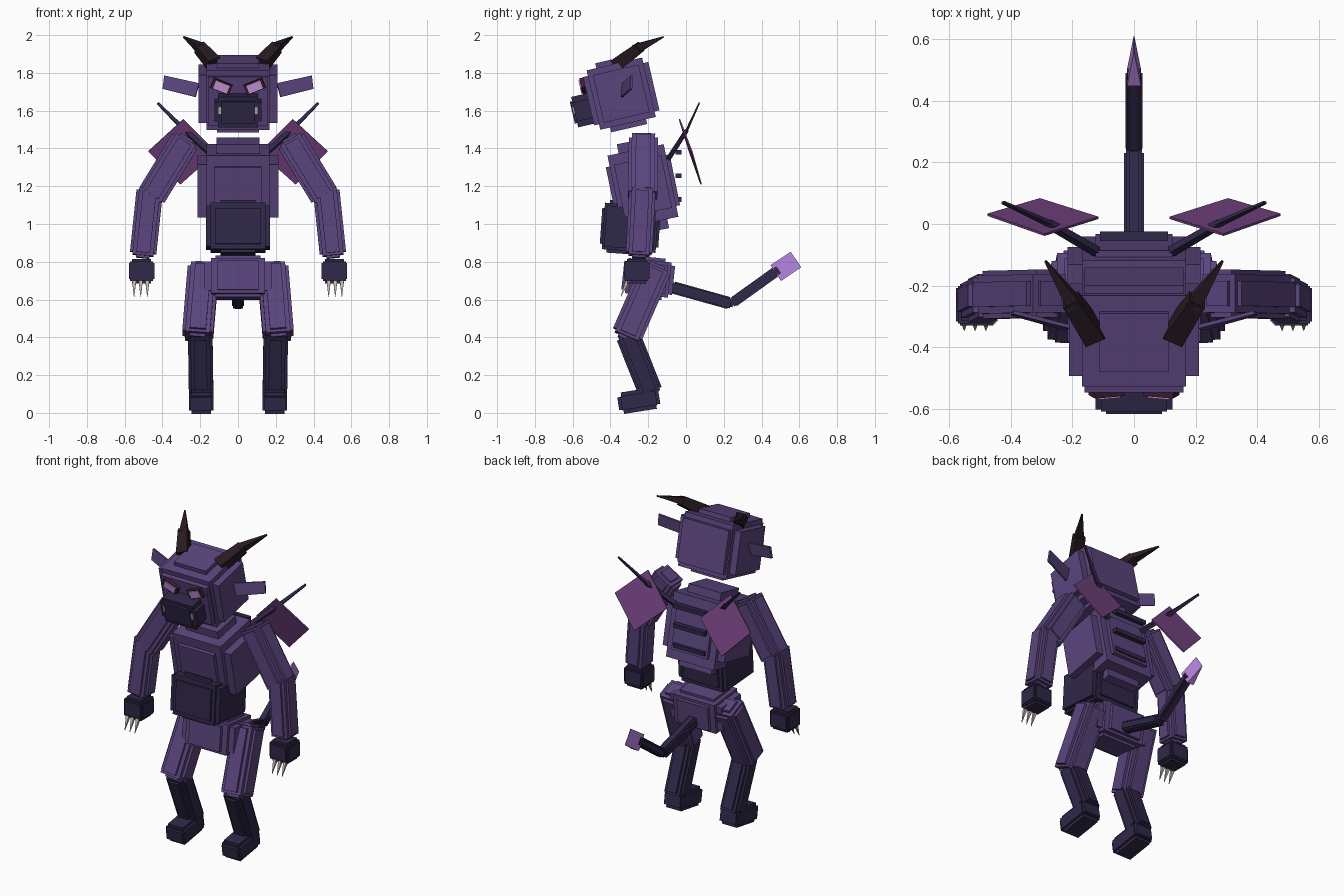
import bpy, bmesh, math
from mathutils import Matrix, Vector

if "Cube" in bpy.data.objects:
    bpy.data.objects.remove(bpy.data.objects["Cube"])

def material(name, rgb):
    m = bpy.data.materials.new(name)
    m.diffuse_color = (*rgb, 1)
    m.use_nodes = True
    m.node_tree.nodes["Principled BSDF"].inputs["Base Color"].default_value = m.diffuse_color
    return m

PURPLE = material("purple_hide", (0.102, 0.059, 0.205))
DARK = material("dark_hide", (0.030, 0.021, 0.066))
HORN = material("dark_horn", (0.021, 0.011, 0.016))
MEMBRANE = material("wing_magenta", (0.170, 0.054, 0.215))
GLOW = material("light_violet", (0.47, 0.23, 0.74))
EYE = material("pale_pink_eye", (0.62, 0.33, 0.76))
SOCKET = material("eye_socket", (0.045, 0.013, 0.035))
BONE = material("bone", (0.55, 0.50, 0.42))

def add_box(bm, size, M=Matrix(), taper=1.0):
    """Box in frame M; the +z end is scaled by taper."""
    vs = bmesh.ops.create_cube(bm, size=1)["verts"]
    for v in vs:
        k = taper if v.co.z > 0 else 1
        v.co = M @ Vector((v.co.x * size[0] * k, v.co.y * size[1] * k, v.co.z * size[2]))

def finish(name, bm, mat):
    bmesh.ops.recalc_face_normals(bm, faces=bm.faces)
    me = bpy.data.meshes.new(name)
    bm.to_mesh(me)
    bm.free()
    me.materials.append(mat)
    ob = bpy.data.objects.new(name, me)
    bpy.context.collection.objects.link(ob)
    return ob

def box(name, M, size, mat):
    bm = bmesh.new()
    add_box(bm, size, M)
    return finish(name, bm, mat)

def stepped(name, M, size, mat, fractions):
    """Crossed boxes giving stepped corners."""
    bm = bmesh.new()
    for f in fractions:
        add_box(bm, [a * b for a, b in zip(size, f)], M)
    return finish(name, bm, mat)

LIMB = [(.52, .52, 1), (1, .52, .86), (.52, 1, .86), (.80, .80, .93)]

def frame(p0, p1):
    """Frame at the middle of p0-p1 with z along it."""
    p0, p1 = Vector(p0), Vector(p1)
    z = (p1 - p0).normalized()
    y = z.cross(Vector((1, 0, 0))).normalized()
    x = y.cross(z)
    R = Matrix((x, y, z)).transposed().to_4x4()
    return Matrix.Translation((p0 + p1) / 2) @ R, (p1 - p0).length

def limb(name, p0, p1, w, mat):
    M, L = frame(p0, p1)
    return stepped(name, M, (w, w, L), mat, LIMB)

def spike(name, p0, p1, w, mat, taper=1.0, flat=1.0):
    M, L = frame(p0, p1)
    bm = bmesh.new()
    add_box(bm, (w, w * flat, L), M, taper)
    return finish(name, bm, mat)

def plate(name, quad, thick, mat):
    """Thin sheet with four given corners."""
    n = (quad[1] - quad[0]).cross(quad[2] - quad[0]).normalized() * thick / 2
    bm = bmesh.new()
    a = [bm.verts.new(q + n) for q in quad]
    b = [bm.verts.new(q - n) for q in quad]
    bm.faces.new(a)
    bm.faces.new(b[::-1])
    for i in range(4):
        j = (i + 1) % 4
        bm.faces.new((a[i], b[i], b[j], a[j]))
    return finish(name, bm, mat)

def place(x, y, z, axis="X", deg=0):
    return Matrix.Translation((x, y, z)) @ Matrix.Rotation(math.radians(deg), 4, axis)

# head, tilted forward
H = place(0, -.343, 1.69, "X", 13)
stepped("head", H, (.42, .355, .375), PURPLE,
        [(1, .70, .69), (.76, 1, .70), (.53, .55, 1), (.8, .85, .86)])
stepped("muzzle", H @ place(0, -.21, -.04), (.25, .13, .165), DARK,
        [(1, .8, .62), (.72, 1, .72), (.85, .8, 1)])

# torso, belly and pelvis
T = place(0, -.228, 1.20, "X", 11.5)
stepped("torso", T, (.43, .345, .49), PURPLE,
        [(1, .74, .58), (.58, 1, .56), (.53, .53, 1), (.78, .88, .80)])
stepped("belly", place(0, -.295, .98, "X", -4), (.34, .31, .28), DARK,
        [(1, .85, .78), (.72, 1, .68), (.55, .75, 1), (.85, .92, .88)])
stepped("pelvis", place(0, -.20, .715, "X", -6), (.36, .27, .22), PURPLE,
        [(1, .72, .70), (.60, 1, .70), (.66, .6, 1), (.8, .85, .85)])
for i, z in enumerate((1.38, 1.255, 1.13)):
    box(f"back_bar_{i + 1}", place(0, -.04, z), (.22, .03, .025), DARK)

# tail with blade tip
limb("tail_base", (0, -.09, .67), (0, .25, .575), .065, DARK)
limb("tail_end", (0, .235, .575), (0, .50, .765), .055, DARK)
M, L = frame((0, .475, .74), (0, .582, .812))
bm = bmesh.new()
add_box(bm, (.045, .10, L), M)
for v in bm.verts:
    if (M.inverted() @ v.co).z > 0:
        v.co.x *= .05
finish("tail_blade", bm, GLOW)

# paired parts
for side, s in (("left", 1), ("right", -1)):
    def P(x, y, z):
        return Vector((s * x, y, z))

    # face
    eye = H @ place(s * .088, -.186, .083, "Y", -s * 22)
    box(f"{side}_eye_socket", eye, (.105, .026, .056), SOCKET)
    box(f"{side}_eye", eye @ place(0, -.015, 0), (.078, .008, .046), EYE)
    box(f"{side}_tooth", H @ place(s * .097, -.262, -.03), (.016, .016, .04), BONE)
    plate(f"{side}_ear", [P(.205, -.333, 1.745), P(.39, -.286, 1.786),
                          P(.398, -.291, 1.715), P(.225, -.339, 1.672)], .012, PURPLE)
    spike(f"{side}_horn_base", P(.125, -.365, 1.845), P(.205, -.245, 1.935), .070, HORN, .8)
    spike(f"{side}_horn_tip", P(.19, -.265, 1.927), P(.287, -.12, 1.99), .050, HORN, .15)

    # arm
    limb(f"{side}_upper_arm", P(.268, -.225, 1.46), P(.47, -.23, 1.13), .155, PURPLE)
    limb(f"{side}_forearm", P(.465, -.23, 1.20), P(.505, -.25, .82), .14, PURPLE)
    stepped(f"{side}_hand", place(s * .51, -.262, .75), (.135, .135, .13), DARK,
            [(1, .8, .65), (.8, 1, .65), (.75, .75, 1), (.9, .9, .8)])
    for i, x in enumerate((.48, .515, .55)):
        spike(f"{side}_claw_{i + 1}", P(x, -.305, .71), P(x, -.345, .615), .024, BONE, .08)

    # leg
    limb(f"{side}_thigh", P(.182, -.15, .785), P(.215, -.322, .39), .165, PURPLE)
    limb(f"{side}_shin", P(.20, -.315, .43), P(.195, -.18, .09), .13, DARK)
    stepped(f"{side}_foot", place(s * .195, -.25, .065, "X", 9), (.13, .22, .115), DARK,
            [(1, .85, .65), (.85, 1, .6), (.8, .8, 1)])

    # wing
    spike(f"{side}_wing_bone", P(.12, -.09, 1.35), P(.275, 0, 1.49), .026, DARK, .9)
    spike(f"{side}_wing_spike", P(.25, -.01, 1.465), P(.425, .07, 1.64), .025, DARK, .5, .6)
    plate(f"{side}_wing_membrane", [P(.475, .03, 1.385), P(.29, -.035, 1.555),
                                    P(.115, .02, 1.38), P(.305, .08, 1.21)], .008, MEMBRANE)
